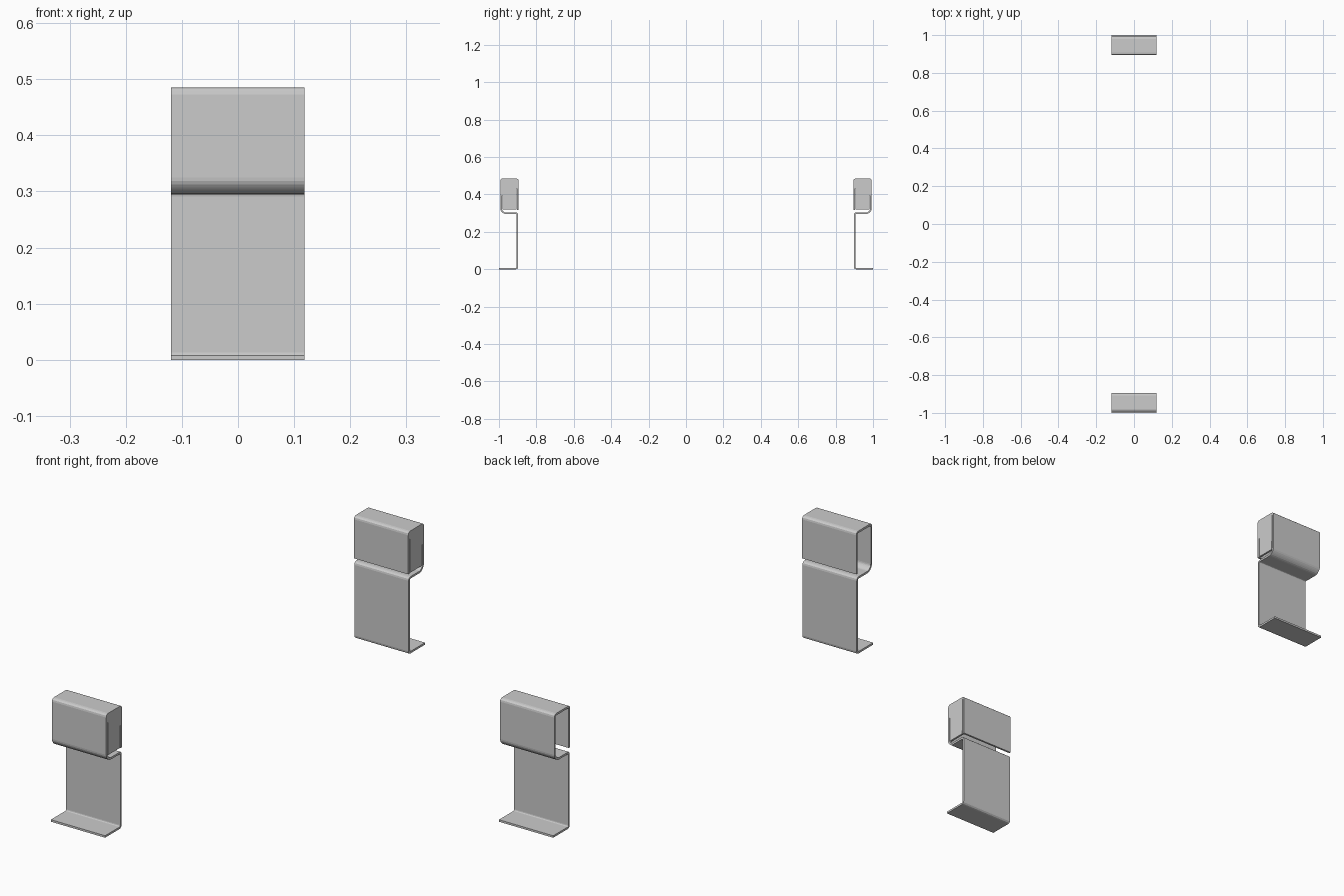
import bpy, bmesh
from mathutils import Vector

if "Cube" in bpy.data.objects:
    bpy.data.objects.remove(bpy.data.objects["Cube"])

T = 0.008            # sheet thickness
X0, X1 = -0.119, 0.1185


def fillet(path, r, steps=3):
    """Round the inner corners of an open path."""
    pts = [Vector(p) for p in path]
    out = [pts[0]]
    for a, p, b in zip(pts, pts[1:], pts[2:]):
        s, e = p + (a - p).normalized() * r, p + (b - p).normalized() * r
        for i in range(steps + 1):
            t = i / steps
            out.append(s * (1 - t) ** 2 + p * 2 * t * (1 - t) + e * t * t)
    return out + [pts[-1]]


def thicken(pts, t):
    """Closed outline of a strip of thickness t along the path."""
    left, right = [], []
    for i, p in enumerate(pts):
        d0 = (p - pts[max(i - 1, 0)]).normalized() if i else (pts[1] - p).normalized()
        d1 = (pts[i + 1] - p).normalized() if i < len(pts) - 1 else d0
        n0, n1 = Vector((-d0.y, d0.x)), Vector((-d1.y, d1.x))
        m = (n0 + n1).normalized()
        m *= t / 2 / m.dot(n0)
        left.append(p + m)
        right.append(p - m)
    return left + right[::-1]


def extrude_x(name, outline, x0, x1):
    bm = bmesh.new()
    f = bm.faces.new([bm.verts.new((x0, y, z)) for y, z in outline])
    res = bmesh.ops.extrude_face_region(bm, geom=[f])
    vs = [v for v in res["geom"] if isinstance(v, bmesh.types.BMVert)]
    bmesh.ops.translate(bm, verts=vs, vec=(x1 - x0, 0, 0))
    bmesh.ops.recalc_face_normals(bm, faces=bm.faces)
    me = bpy.data.meshes.new(name)
    bm.to_mesh(me)
    bm.free()
    ob = bpy.data.objects.new(name, me)
    bpy.context.collection.objects.link(ob)
    # matching part on the opposite side
    mir = ob.modifiers.new("mirror", 'MIRROR')
    mir.use_axis = (False, True, False)
    mir.use_mirror_merge = False
    return ob


# Folded sheet: foot flange, web, ledge, chamfer, outer wall, top, inner flap
path = [(-1, 0.004), (-0.901, 0.004), (-0.901, 0.300), (-0.973, 0.300),
        (-0.989, 0.316), (-0.989, 0.481), (-0.899, 0.481), (-0.899, 0.318)]
extrude_x("folded_bracket", thicken(fillet(path, 0.009), T), X0, X1)

# End plate closing the +x end of the upper channel, slightly tapered
cap = [(-0.984, 0.478), (-0.904, 0.478), (-0.907, 0.320), (-0.981, 0.320)]
extrude_x("end_plate", cap, X1 - T, X1)
